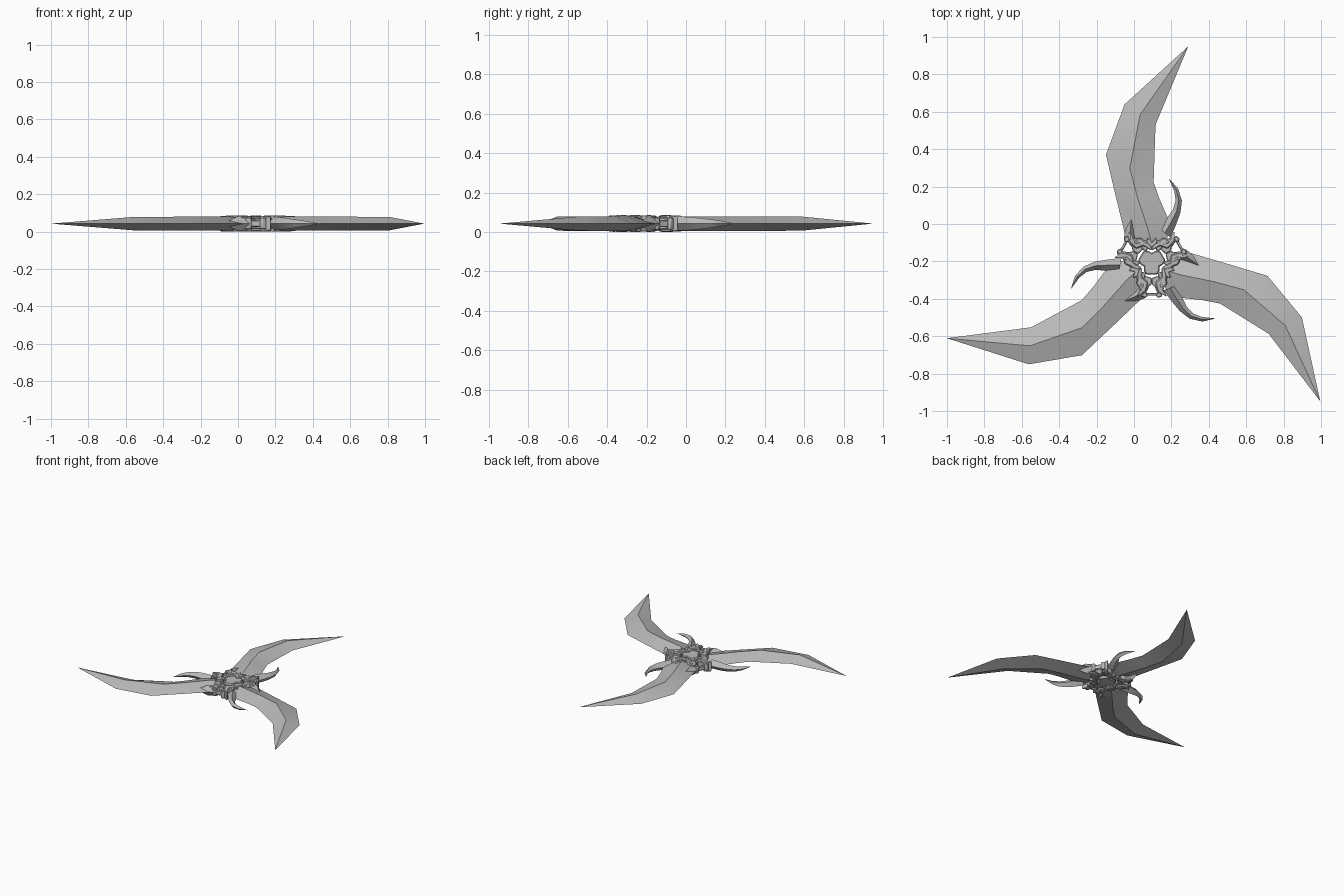
import bpy
import bmesh
import math
from mathutils import Matrix, Vector

cube = bpy.data.objects.get("Cube")
if cube:
    bpy.data.objects.remove(cube, do_unlink=True)

HUB = Vector((0.095, -0.203, 0.043))   # rotation centre of the three arms
steel = bpy.data.materials.new("grey steel")
steel.use_nodes = True
steel.diffuse_color = (0.5, 0.5, 0.5, 1)
bsdf = next(n for n in steel.node_tree.nodes if n.type == 'BSDF_PRINCIPLED')
bsdf.inputs["Base Color"].default_value = (0.5, 0.5, 0.5, 1)


def finish(bm, name, bevel=0):
    """Make the mesh and place three copies around the hub."""
    bmesh.ops.recalc_face_normals(bm, faces=bm.faces)
    mesh = bpy.data.meshes.new(name)
    bm.to_mesh(mesh)
    bm.free()
    mesh.materials.append(steel)
    for i in range(3):
        ob = bpy.data.objects.new(f"{name}_{i + 1}", mesh)
        bpy.context.collection.objects.link(ob)
        ob.matrix_world = Matrix.Translation(HUB) @ Matrix.Rotation(i * math.tau / 3, 4, 'Z')
        if bevel:
            mod = ob.modifiers.new("soft edges", 'BEVEL')
            mod.width = bevel
            mod.segments = 1
            mod.limit_method = 'ANGLE'
        bpy.ops.object.select_all(action='DESELECT')
        ob.select_set(True)
        bpy.context.view_layer.objects.active = ob
        bpy.ops.object.shade_smooth_by_angle(angle=math.radians(30))


def lens(name, sections, tip):
    """Loft diamond sections (left, right, half height) to a point."""
    bm = bmesh.new()
    rings = []
    for left, right, h in sections:
        a, b = Vector((*left, 0)), Vector((*right, 0))
        mid = (a + b) / 2
        up = Vector((0, 0, h))
        rings.append([bm.verts.new(p) for p in (a, mid + up, b, mid - up)])
    bm.faces.new(rings[0])
    end = bm.verts.new((*tip, 0))
    for r, s in zip(rings, rings[1:]):
        for k in range(4):
            bm.faces.new((r[k], r[k - 1], s[k - 1], s[k]))
    for k in range(4):
        bm.faces.new((rings[-1][k], rings[-1][k - 1], end))
    finish(bm, name)


def prism(name, outline, half, bevel=0.006, mirror=False, lift=0):
    """Extrude an outline evenly above and below the middle plane."""
    bm = bmesh.new()
    for side in (1, -1) if mirror else (1,):
        face = bm.faces.new([bm.verts.new((x * side, y, lift - half)) for x, y in outline])
        out = bmesh.ops.extrude_face_region(bm, geom=[face])
        moved = [v for v in out["geom"] if isinstance(v, bmesh.types.BMVert)]
        bmesh.ops.translate(bm, verts=moved, vec=(0, 0, 2 * half))
    finish(bm, name, bevel)


# Long swept blades
lens("blade", [
    ((-0.06, 0.09), (0.06, 0.09), 0.032),
    ((-0.145, 0.155), (0.11, 0.18), 0.037),
    ((-0.19, 0.34), (0.04, 0.34), 0.037),
    ((-0.245, 0.573), (0.01, 0.427), 0.037),
    ((-0.145, 0.843), (0.02, 0.733), 0.036),
], (0.195, 1.153))

# Curved side hooks
lens("hook", [
    ((0.04, 0.18), (0.10, 0.13), 0.036),
    ((0.08, 0.233), (0.13, 0.20), 0.034),
    ((0.113, 0.28), (0.153, 0.263), 0.028),
    ((0.128, 0.328), (0.161, 0.328), 0.022),
    ((0.121, 0.378), (0.141, 0.393), 0.014),
], (0.09, 0.448))

# Short thorns lying along the blade root
lens("thorn", [
    ((-0.15, 0.125), (-0.08, 0.11), 0.042),
    ((-0.14, 0.18), (-0.09, 0.17), 0.040),
], (-0.105, 0.26))

# Hub: a three-armed core
prism("hub_arm", [(-0.042, 0.025), (0.042, 0.025), (0.042, -0.045),
                  (0.03, -0.068), (-0.03, -0.068), (-0.042, -0.045)], 0.038)

# Chevron collar that clasps each blade
prism("collar", [(0, 0.06), (0.045, 0.085), (0.085, 0.07), (0.125, 0.11),
                 (0.12, 0.165), (0.095, 0.125), (0.06, 0.13), (0.035, 0.11),
                 (0, 0.095)], 0.041, mirror=True)
prism("collar_crest", [(0, 0.075), (0.03, 0.105), (0.022, 0.13), (0, 0.105),
                       (-0.022, 0.13), (-0.03, 0.105)], 0.043, bevel=0.003)
prism("collar_fang", [(0.05, 0.09), (0.09, 0.1), (0.105, 0.135),
                      (0.08, 0.115)], 0.043, bevel=0.003, mirror=True)

# Forked links between neighbouring arms, leaving a small opening
prism("link_claw", [(0.0, -0.085), (0.035, -0.075), (0.06, -0.10), (0.038, -0.125),
                    (0.04, -0.15), (0.058, -0.182), (0.035, -0.192), (0.02, -0.18),
                    (0.03, -0.165), (0.014, -0.13), (0.0, -0.118)],
      0.030, bevel=0.004, mirror=True)
prism("link_bar", [(-0.03, -0.165), (0.03, -0.165), (0.035, -0.18),
                   (-0.035, -0.18)], 0.018, bevel=0.004)
prism("link_root", [(0.03, -0.05), (0.075, -0.06), (0.085, -0.09),
                    (0.06, -0.105), (0.035, -0.085)], 0.036, mirror=True)
